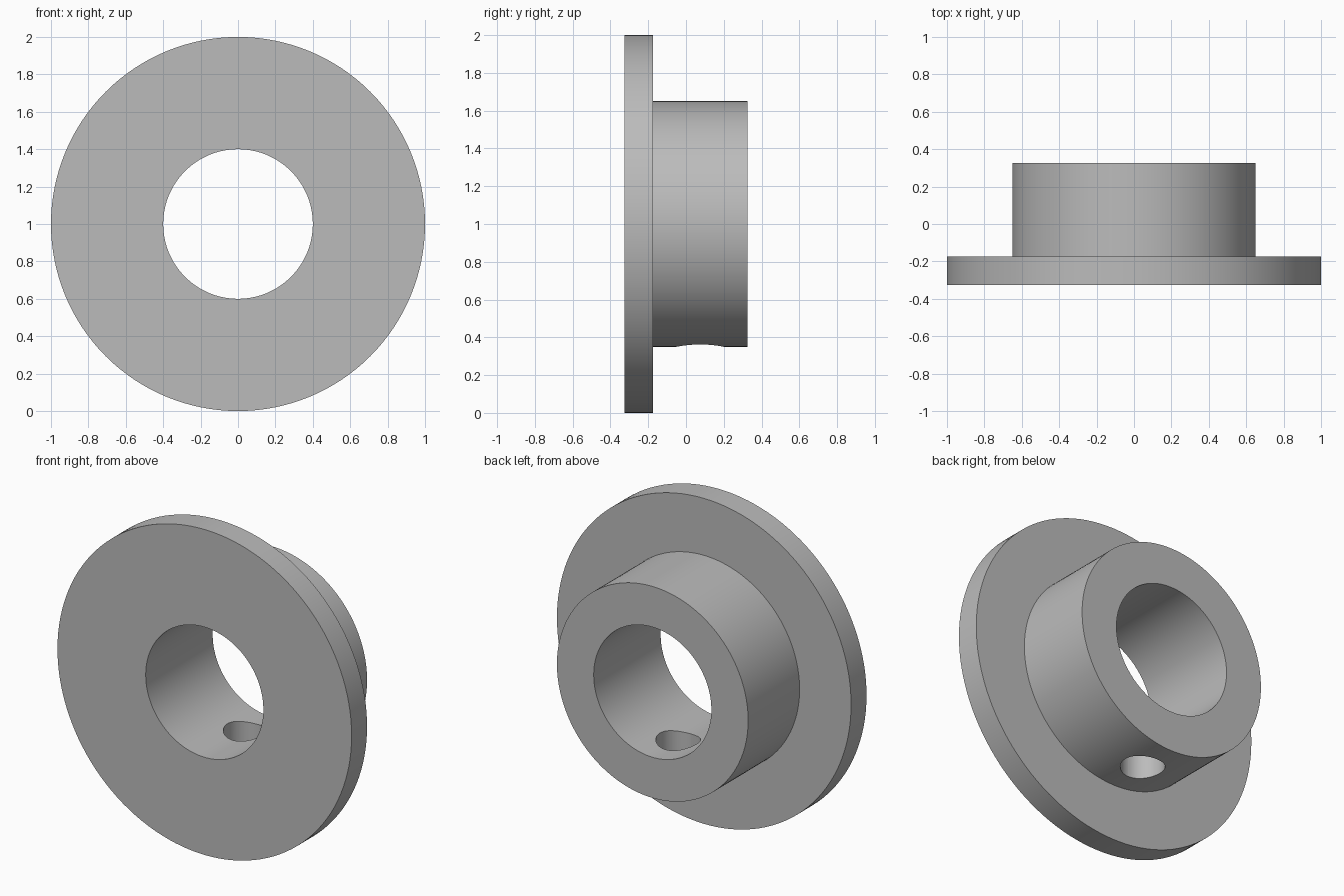
import bpy
import bmesh
from math import radians, pi
from mathutils import Matrix, Vector

cube = bpy.data.objects.get("Cube")
if cube:
    bpy.data.objects.remove(cube, do_unlink=True)

# One plain grey for the whole part
grey = bpy.data.materials.new("plain grey")
grey.use_nodes = True
colour = (0.5, 0.5, 0.5, 1)
grey.diffuse_color = colour
grey.node_tree.nodes["Principled BSDF"].inputs["Base Color"].default_value = colour


def make_object(name, bm):
    bmesh.ops.recalc_face_normals(bm, faces=bm.faces)
    mesh = bpy.data.meshes.new(name)
    bm.to_mesh(mesh)
    bm.free()
    mesh.materials.append(grey)
    obj = bpy.data.objects.new(name, mesh)
    bpy.context.collection.objects.link(obj)
    return obj


# Flanged hub: closed (radius, y) profile turned about the y axis
bore, hub, flange = 0.4, 0.65, 1.0
front, step, back = -0.325, -0.175, 0.325
profile = [(bore, front), (flange, front), (flange, step),
           (hub, step), (hub, back), (bore, back)]
centre = Vector((0, 0, 1))
bm = bmesh.new()
verts = [bm.verts.new(centre + Vector((r, y, 0))) for r, y in profile]
edges = [bm.edges.new((verts[i - 1], verts[i])) for i in range(len(verts))]
bmesh.ops.spin(bm, geom=verts + edges, cent=centre, axis=(0, 1, 0),
               angle=2 * pi, steps=128, use_merge=True)
bmesh.ops.remove_doubles(bm, verts=bm.verts, dist=1e-4)
collar = make_object("flanged_collar", bm)

# Set screw hole drilled through the lower wall of the hub
bm = bmesh.new()
bmesh.ops.create_cone(bm, cap_ends=True, segments=64, radius1=0.125, radius2=0.125,
                      depth=0.6, matrix=Matrix.Translation((0, 0.075, 0.5)))
drill = make_object("screw_hole_cutter", bm)
drill.hide_render = True

cut = collar.modifiers.new("screw_hole", "BOOLEAN")
cut.operation = "DIFFERENCE"
cut.solver = "EXACT"
cut.object = drill

bpy.ops.object.select_all(action="DESELECT")
collar.select_set(True)
bpy.context.view_layer.objects.active = collar
bpy.ops.object.modifier_apply(modifier=cut.name)
bpy.data.objects.remove(drill, do_unlink=True)
bpy.ops.object.shade_smooth_by_angle(angle=radians(30))
